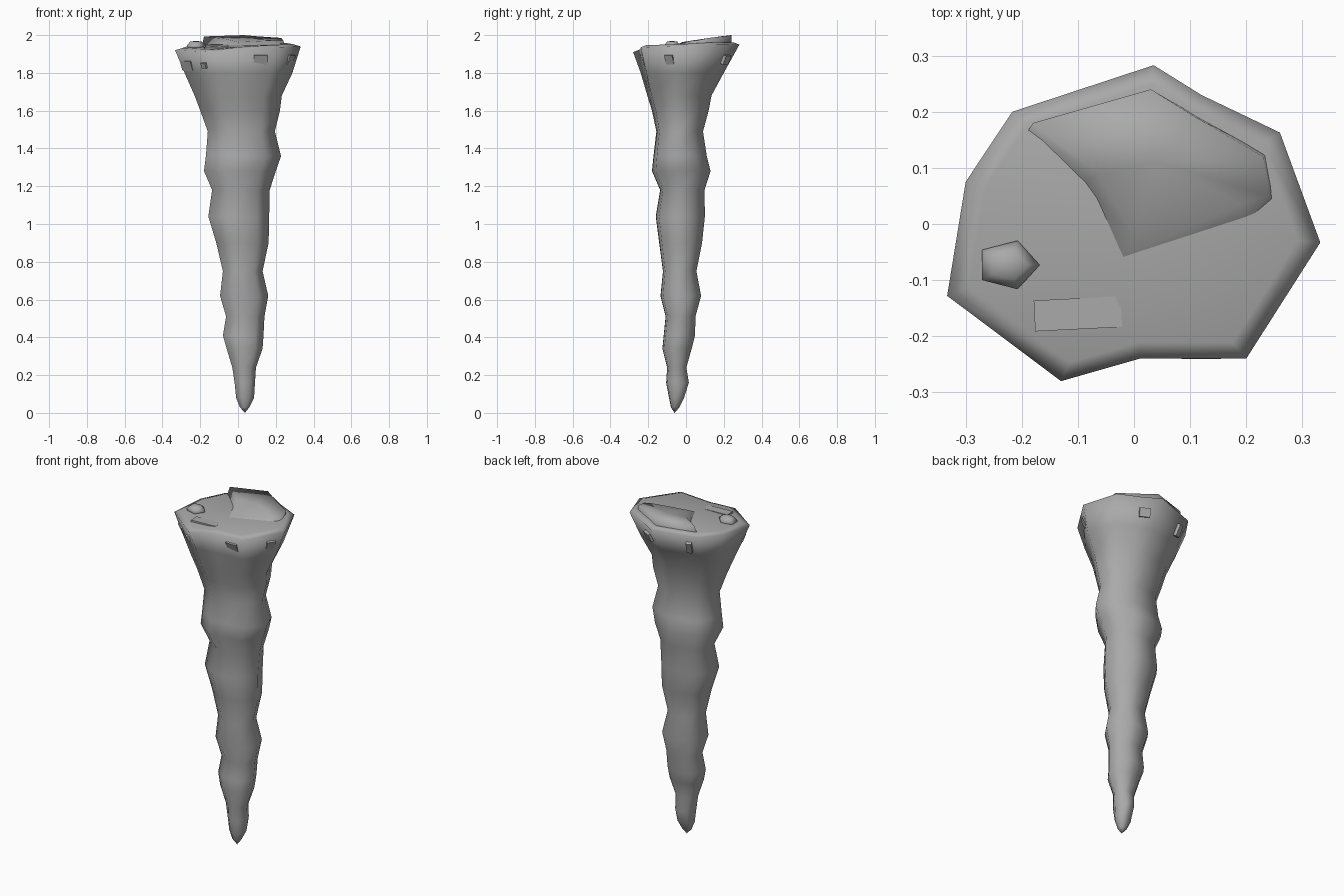
import bpy, bmesh, math
from mathutils import Vector

stone = bpy.data.materials.new("grey stone")
stone.diffuse_color = (0.40, 0.40, 0.40, 1)


def finish(bm, name, smooth=True):
    bmesh.ops.recalc_face_normals(bm, faces=bm.faces)
    me = bpy.data.meshes.new(name)
    bm.to_mesh(me)
    bm.free()
    me.materials.append(stone)
    for p in me.polygons:
        p.use_smooth = smooth
    ob = bpy.data.objects.new(name, me)
    bpy.context.collection.objects.link(ob)
    return ob


def bridge(bm, a, b):
    n = len(a)
    for i in range(n):
        bm.faces.new((a[i], a[(i + 1) % n], b[(i + 1) % n], b[i]))


def cap(bm, ring, co):
    tip = bm.verts.new(co)
    for i in range(len(ring)):
        bm.faces.new((ring[i], ring[(i + 1) % len(ring)], tip))


# Outline of the broad top
rim = [(0.035, 0.283), (-0.217, 0.2), (-0.30, 0.075), (-0.333, -0.128), (-0.13, -0.28),
       (0.01, -0.24), (0.2, -0.24), (0.332, -0.033), (0.26, 0.163), (0.12, 0.23)]
rim_z = [1.95, 1.94, 1.93, 1.92, 1.91, 1.925, 1.935, 1.94, 1.95, 1.95]
unit = [(x / 0.333, y / 0.282) for x, y in rim]


def section(blend):
    """Rim outline blended towards a circle, scaled to fill 0..1."""
    pts = []
    for x, y in unit:
        r = math.hypot(x, y)
        k = 1 - blend + blend / r
        pts.append((x * k, y * k))
    xs, ys = zip(*pts)
    return [((x - min(xs)) / (max(xs) - min(xs)), (y - min(ys)) / (max(ys) - min(ys))) for x, y in pts]


# Spike: z, left, right, front, back limits of each ring
levels = [
    (0.03, 0.01, 0.06, -0.08, -0.035), (0.08, -0.01, 0.085, -0.09, -0.01),
    (0.16, -0.018, 0.09, -0.105, 0.015), (0.24, -0.03, 0.095, -0.10, 0.002),
    (0.34, -0.06, 0.13, -0.125, 0.03), (0.41, -0.08, 0.135, -0.118, 0.048),
    (0.51, -0.063, 0.14, -0.108, 0.05), (0.62, -0.095, 0.16, -0.135, 0.08),
    (0.75, -0.08, 0.13, -0.122, 0.055), (0.90, -0.115, 0.162, -0.142, 0.085),
    (1.04, -0.157, 0.165, -0.16, 0.10), (1.18, -0.137, 0.168, -0.137, 0.098),
    (1.28, -0.18, 0.20, -0.18, 0.13), (1.36, -0.17, 0.228, -0.172, 0.11),
    (1.49, -0.16, 0.195, -0.157, 0.09), (1.60, -0.20, 0.222, -0.18, 0.12),
    (1.68, -0.23, 0.232, -0.205, 0.135), (1.80, -0.283, 0.288, -0.24, 0.20)]
bm = bmesh.new()
rings = []
for z, l, r, f, b in levels:
    sec = section(0.6 * (1 - max(0, z - 1.4) / 0.55))
    rings.append([bm.verts.new((l + (r - l) * u, f + (b - f) * v, z)) for u, v in sec])
rings.append([bm.verts.new((x, y, z)) for (x, y), z in zip(rim, rim_z)])
rings.append([bm.verts.new((x * 0.88, y * 0.88, z + 0.012)) for (x, y), z in zip(rim, rim_z)])
for a, b in zip(rings, rings[1:]):
    bridge(bm, a, b)
cap(bm, rings[0], (0.037, -0.06, 0))
cap(bm, rings[-1], (0.0, -0.05, 1.945))
finish(bm, "stone_spike")

# Raised broken slab at the back of the top, its front and left sides running out in a slope
edge = [(-0.18, 0.18, 1.993), (-0.065, 0.09, 1.98), (0.0, -0.02, 1.963), (0.19, 0.035, 1.972),
        (0.24, 0.05, 1.97), (0.23, 0.12, 1.985), (0.11, 0.19, 1.993), (0.03, 0.24, 2.0)]
foot = [(-0.19, 0.165), (-0.09, 0.07), (-0.02, -0.06), (0.2, 0.0),
        (0.25, 0.04), (0.235, 0.125), (0.112, 0.192), (0.03, 0.24)]
bm = bmesh.new()
low = [bm.verts.new((x, y, 1.943)) for x, y in foot]
top = [bm.verts.new(e) for e in edge]
bridge(bm, low, top)
cap(bm, top, (0.04, 0.11, 1.982))
finish(bm, "raised_slab")

# Pebble lying on the top
bm = bmesh.new()
prev = None
for r, z in ((0.05, 1.925), (0.057, 1.945), (0.035, 1.965)):
    ring = [bm.verts.new((-0.225 + r * math.cos(t), -0.073 + 0.8 * r * math.sin(t), z))
            for t in [math.tau * i / 5 for i in range(5)]]
    if prev:
        bridge(bm, prev, ring)
    else:
        bm.faces.new(ring)
    prev = ring
cap(bm, prev, (-0.225, -0.073, 1.97))
finish(bm, "pebble")


# Small flat chips set into the flank just under the rim, and one flush in the top
def chip(name, loc, size, turn=0, lean=0):
    bm = bmesh.new()
    bmesh.ops.create_cube(bm, size=1)
    for v in bm.verts:
        v.co = Vector((v.co.x * size[0], v.co.y * size[1], v.co.z * size[2]))
    ob = finish(bm, name, False)
    ob.location = loc
    ob.rotation_euler = (lean, 0, turn)


spots = [(-0.268, -0.14, 1.84, 0.07, 0.05, -0.7), (-0.178, -0.215, 1.84, 0.03, 0.03, -0.7),
         (0.12, -0.222, 1.872, 0.07, 0.05, 0.0), (0.275, -0.085, 1.872, 0.05, 0.05, 1.0),
         (0.10, 0.21, 1.87, 0.06, 0.05, 2.65), (-0.155, 0.19, 1.86, 0.03, 0.07, 3.5)]
for i, (x, y, z, w, h, turn) in enumerate(spots):
    chip(f"rim_chip_{i + 1}", (x, y, z), (w, 0.02, h), turn, 0.4)
chip("top_chip", (-0.1, -0.16, 1.931), (0.155, 0.055, 0.012), 0.05)
